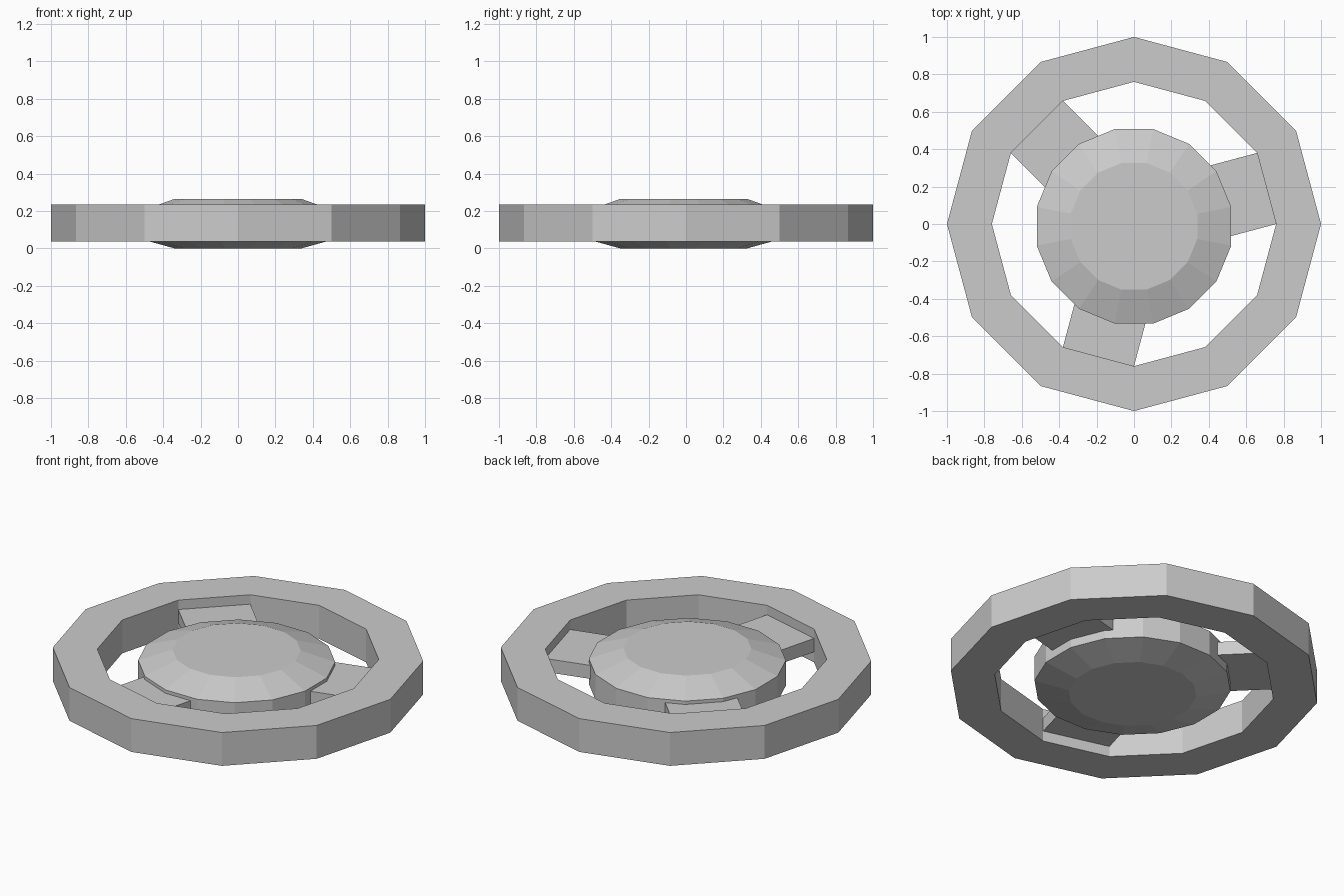
import bpy, bmesh
from math import cos, sin, pi, radians

if "Cube" in bpy.data.objects:
    bpy.data.objects.remove(bpy.data.objects["Cube"])


def make_object(name, bm):
    bmesh.ops.recalc_face_normals(bm, faces=bm.faces)
    me = bpy.data.meshes.new(name)
    bm.to_mesh(me)
    bm.free()
    ob = bpy.data.objects.new(name, me)
    bpy.context.collection.objects.link(ob)
    return ob


def loop(bm, r, z, n, offset=0.0, cy=0.0):
    return [bm.verts.new((r * cos(2 * pi * i / n + offset),
                          r * sin(2 * pi * i / n + offset) + cy, z)) for i in range(n)]


def bridge(bm, a, b):
    n = len(a)
    for i in range(n):
        j = (i + 1) % n
        bm.faces.new((a[i], a[j], b[j], b[i]))


# Outer ring: twelve-sided band with a square section
bm = bmesh.new()
rings = [loop(bm, r, z, 12) for r, z in
         ((1.0, 0.038), (1.0, 0.236), (0.76, 0.236), (0.76, 0.038))]
for k in range(4):
    bridge(bm, rings[k], rings[(k + 1) % 4])
make_object("outer_ring", bm)

# Central hub: sixteen-sided disc with sloped shoulders
bm = bmesh.new()
profile = ((0.345, 0.0), (0.53, 0.05), (0.53, 0.2), (0.345, 0.265))
rings = [loop(bm, r, z, 16, pi / 16, -0.0125) for r, z in profile]
for a, b in zip(rings, rings[1:]):
    bridge(bm, a, b)
bm.faces.new(rings[0])
bm.faces.new(rings[-1])
make_object("hub", bm)

# Three flat spokes, each as wide as one inner face of the ring
r0, r1 = 0.46, 0.76 * cos(pi / 12)
half_width = 0.76 * sin(pi / 12)
for k, angle in enumerate((15, 135, 255)):
    bm = bmesh.new()
    bmesh.ops.create_cube(bm, size=1)
    for v in bm.verts:
        v.co.x = r1 if v.co.x > 0 else r0
        v.co.y *= 2 * half_width
        v.co.z = 0.18 if v.co.z > 0 else 0.10
    spoke = make_object("spoke_%d" % (k + 1), bm)
    spoke.rotation_euler.z = radians(angle)
